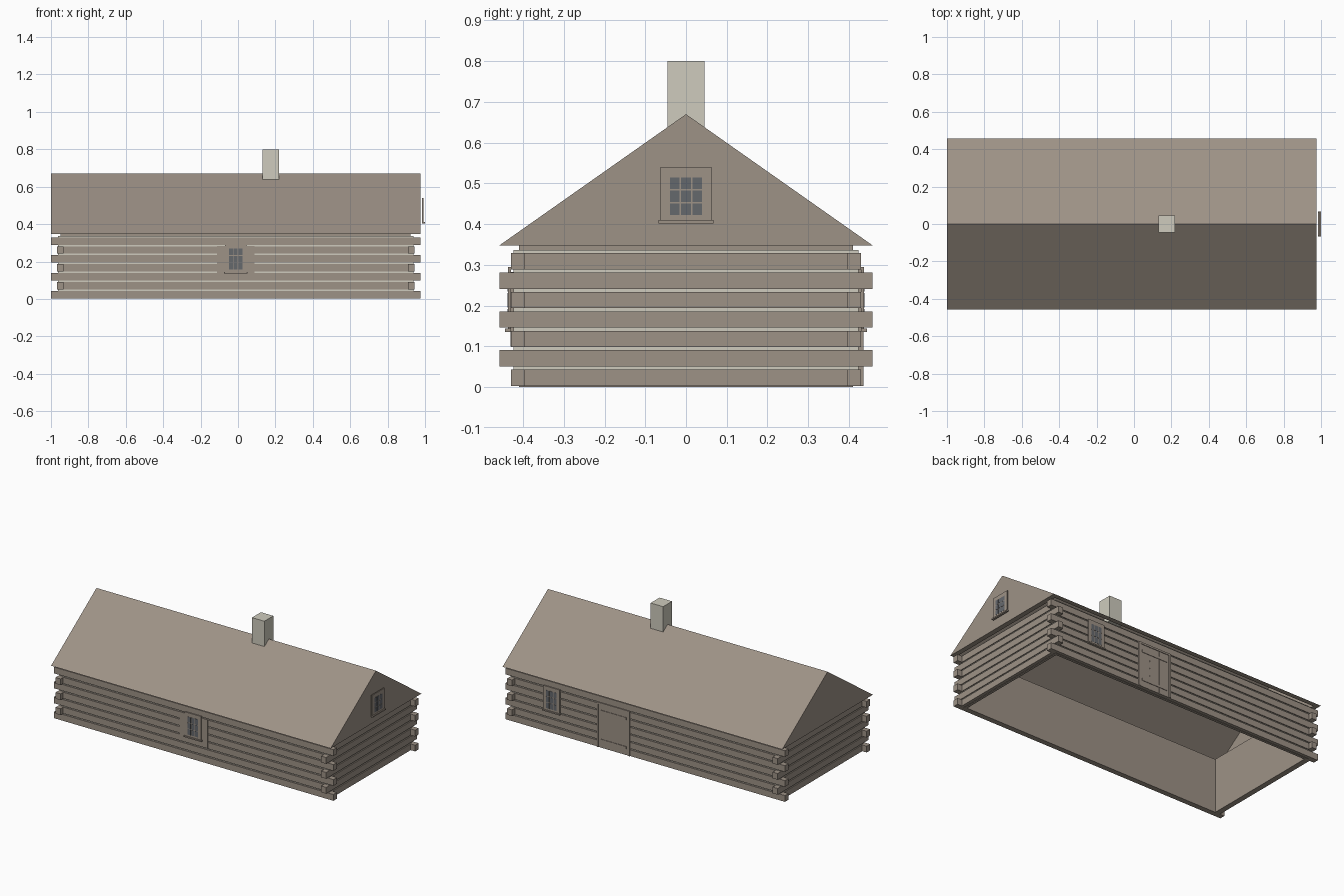
import bpy
import bmesh

if "Cube" in bpy.data.objects:
    bpy.data.objects.remove(bpy.data.objects["Cube"])


def material(name, rgb):
    m = bpy.data.materials.new(name)
    m.use_nodes = True
    m.diffuse_color = (*rgb, 1)
    m.node_tree.nodes["Principled BSDF"].inputs["Base Color"].default_value = (*rgb, 1)
    return m


WOOD = material("weathered wood", (0.34, 0.288, 0.24))
MORTAR = material("pale mortar", (0.62, 0.6, 0.51))
GLASS = material("dark glass", (0.13, 0.138, 0.152))


def finish(name, bm, mat):
    bmesh.ops.recalc_face_normals(bm, faces=bm.faces)
    mesh = bpy.data.meshes.new(name)
    bm.to_mesh(mesh)
    bm.free()
    mesh.materials.append(mat)
    obj = bpy.data.objects.new(name, mesh)
    bpy.context.collection.objects.link(obj)
    return obj


def boxes(name, mat, spans):
    """One object from boxes, each given as x, y and z spans."""
    bm = bmesh.new()
    for span in spans:
        verts = bmesh.ops.create_cube(bm, size=1)["verts"]
        for v in verts:
            v.co = [lo + (c + 0.5) * (hi - lo) for c, (lo, hi) in zip(v.co, span)]
    return finish(name, bm, mat)


# Overall plan
CX = -0.0125                    # middle of the building
HX, HY = 0.956, 0.43            # outer log faces
ENDX, ENDY = 0.9875, 0.458      # tips of the crossing logs and roof edge
THICK, PITCH, LOG = 0.035, 0.0477, 0.04
EAVE, RIDGE = 0.348, 0.67
COURSES = range(7)


def side_span(side, inner, outer, middle=0):
    return tuple(sorted((middle + side * inner, middle + side * outer)))


def centred(half, middle=0):
    return (middle - half, middle + half)


# Log walls: alternate courses run past the corners
for side, label in ((-1, "front"), (1, "back")):
    y_log = side_span(side, HY - THICK, HY)
    logs, joints = [], []
    for i in COURSES:
        z = 0.003 + i * PITCH
        reach = ENDX if i % 2 == 0 else HX - THICK
        logs.append((centred(reach, CX), y_log, (z, z + LOG)))
        joints.append((centred(HX - 0.006, CX), side_span(side, HY - 0.02, HY - 0.007),
                       (z + LOG, z + PITCH)))
    boxes(label + "_logs", WOOD, logs)
    boxes(label + "_mortar", MORTAR, joints)
    boxes(label + "_inner_wall", WOOD,
          [(centred(HX - 0.02, CX), side_span(side, HY - THICK - 0.002, HY - 0.02), (0.001, EAVE))])

for side, label in ((-1, "right"), (1, "left")):
    x_log = side_span(side, HX - THICK, HX, CX)
    logs, joints = [], []
    for i in COURSES:
        z = 0.003 + i * PITCH
        reach = ENDY if i % 2 else HY - THICK
        logs.append((x_log, centred(reach), (z, z + LOG)))
        joints.append((side_span(side, HX - 0.02, HX - 0.006, CX), centred(HY - 0.007),
                       (z + LOG, z + PITCH)))
    boxes(label + "_logs", WOOD, logs)
    boxes(label + "_mortar", MORTAR, joints)
    boxes(label + "_inner_wall", WOOD,
          [(side_span(side, HX - THICK - 0.002, HX - 0.02, CX), centred(HY - 0.02), (0.001, EAVE))])

# Gabled roof: hollow prism with a soffit rim underneath
bm = bmesh.new()
ends = []
for x in centred(ENDX, CX):
    ends.append([bm.verts.new(p) for p in ((x, -ENDY, EAVE), (x, ENDY, EAVE), (x, 0, RIDGE))])
a, b = ends
bm.faces.new(a)
bm.faces.new(b)
bm.faces.new((a[0], a[2], b[2], b[0]))
bm.faces.new((a[1], b[1], b[2], a[2]))
base = bm.faces.new((a[0], b[0], b[1], a[1]))
bmesh.ops.recalc_face_normals(bm, faces=bm.faces)
bmesh.ops.inset_region(bm, faces=[base], thickness=0.045)
bmesh.ops.delete(bm, geom=[base], context="FACES")
finish("roof", bm, WOOD)

# Chimney on the ridge
boxes("chimney", MORTAR, [((0.13, 0.218), centred(0.045), (0.635, 0.8))])


def window(name, wall, middle, half, bottom, top, plane):
    """Window on a wall; wall is (axis, direction), plane its outward distance."""
    axis, side = wall

    def part(u, out, z):
        depth = tuple(sorted(side * d for d in out))
        return (u, depth, z) if axis == "y" else (depth, u, z)

    boxes(name + "_frame", WOOD, [part(centred(half, middle), (plane, plane + 0.007), (bottom, top))])
    boxes(name + "_sill", WOOD,
          [part(centred(half + 0.004, middle), (plane, plane + 0.014), (bottom - 0.004, bottom + 0.004))])
    # three by three panes between slim bars
    low, high = bottom + 0.014, top - 0.023
    glass = half * 0.66
    width, height = 2 * glass / 3, (high - low) / 3
    panes = []
    for col in range(3):
        for row in range(3):
            u = middle - glass + col * width
            z = low + row * height
            panes.append(part((u + 0.002, u + width - 0.002), (plane + 0.004, plane + 0.008),
                              (z + 0.002, z + height - 0.002)))
    boxes(name + "_panes", GLASS, panes)


window("front_window", ("y", -1), CX, 0.058, 0.14, 0.295, HY)
window("back_window", ("y", 1), 0.645, 0.058, 0.14, 0.295, HY)
window("gable_window", ("x", 1), 0, 0.063, 0.406, 0.54, 0.985)

# Flat boarding behind the front window
boxes("front_window_boarding", WOOD,
      [(centred(0.1, CX), (-HY - 0.001, -HY + 0.01), (0.1, 0.283))])

# Plank door on the back, with posts, lintel and two battens
DX, DW, DH = 0.21, 0.117, 0.29
boxes("door_frame", WOOD,
      [(side_span(s, DW - 0.012, DW, DX), (HY - 0.01, HY + 0.006), (0.003, DH)) for s in (-1, 1)]
      + [(centred(DW - 0.012, DX), (HY - 0.01, HY + 0.006), (DH - 0.012, DH))])
plank = 2 * (DW - 0.012) / 3
boxes("door_planks", WOOD,
      [(centred(plank / 2 - 0.001, DX + i * plank), (HY - 0.01, HY + 0.002), (0.003, DH - 0.012))
       for i in (-1, 0, 1)])
boxes("door_battens", WOOD,
      [(centred(DW - 0.025, DX), (HY, HY + 0.005), centred(0.008, z)) for z in (0.05, 0.235)])
